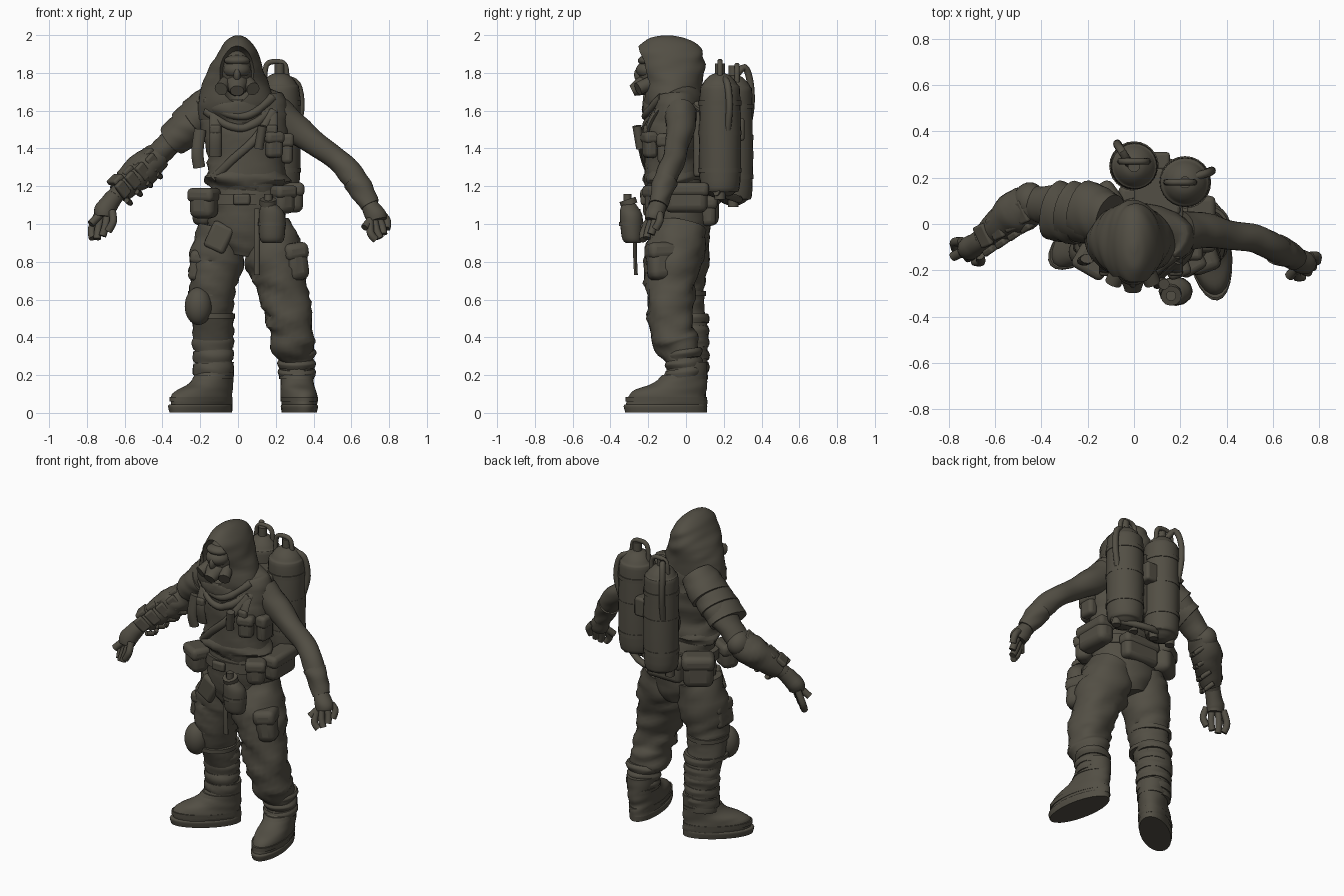
import bpy, bmesh, math
from mathutils import Vector, noise

cube = bpy.data.objects.get("Cube")
if cube:
    bpy.data.objects.remove(cube, do_unlink=True)

cloth = bpy.data.materials.new("dark_olive_grey")
cloth.use_nodes = True
colour = (0.085, 0.077, 0.058, 1)
cloth.diffuse_color = colour
cloth.node_tree.nodes["Principled BSDF"].inputs["Base Color"].default_value = colour
FORWARD = Vector((0, 1, 0))
UP = Vector((0, 0, 1))


def smooth(obj):
    bpy.ops.object.select_all(action='DESELECT')
    obj.select_set(True)
    bpy.context.view_layer.objects.active = obj
    bpy.ops.object.shade_smooth_by_angle(angle=math.radians(40))


def finish(name, bm, bevel=0):
    """Turn a bmesh into a named, smooth shaded object."""
    bmesh.ops.recalc_face_normals(bm, faces=bm.faces)
    mesh = bpy.data.meshes.new(name)
    bm.to_mesh(mesh)
    bm.free()
    obj = bpy.data.objects.new(name, mesh)
    bpy.context.collection.objects.link(obj)
    mesh.materials.append(cloth)
    if bevel:
        mod = obj.modifiers.new("soft_edges", 'BEVEL')
        mod.width, mod.segments = bevel, 3
    smooth(obj)
    return obj


def spline(keys, steps):
    """Catmull-Rom interpolation of key tuples."""
    keys = [Vector(k) for k in keys]
    keys = [keys[0]] + keys + [keys[-1]]
    out = []
    for a, b, c, d in zip(keys, keys[1:], keys[2:], keys[3:]):
        for s in range(steps):
            t = s / steps
            out.append(b + (c - a) * t / 2 + (a * 2 - b * 5 + c * 4 - d) * t * t / 2
                       + (b * 3 - a - c * 3 + d) * t ** 3 / 2)
    return out + [keys[-1]]


def loft(name, keys, folds=0, ref=FORWARD, flat=False, sides=24, steps=5):
    """Skin elliptical rings (x, y, z, width, depth), optionally creased like cloth."""
    rings = spline(keys, steps)
    centres = [Vector(r[:3]) for r in rings]
    bm = bmesh.new()
    loops = []
    for i, ring in enumerate(rings):
        tangent = centres[min(i + 1, len(rings) - 1)] - centres[max(i - 1, 0)]
        tangent = UP if flat else tangent.normalized()
        u = ref.cross(tangent).normalized()
        v = tangent.cross(u)
        loop = []
        for k in range(sides):
            a = math.tau * k / sides
            p = u * math.cos(a) * ring[3] + v * math.sin(a) * ring[4]
            q = centres[i] + p
            crease = noise.noise(Vector((q.x * 7, q.y * 7, q.z * 22 + q.x * 8)))
            loop.append(bm.verts.new(q + p * crease * folds))
        loops.append(loop)
    for low, high in zip(loops, loops[1:]):
        for k in range(sides):
            n = (k + 1) % sides
            bm.faces.new((low[k], low[n], high[n], high[k]))
    bm.faces.new(loops[0])
    bm.faces.new(loops[-1])
    return finish(name, bm)


def tube(name, points, r, depth=None, **kw):
    return loft(name, [(*p, r, depth or r) for p in points], sides=12, steps=4, **kw)


def ball(name, loc, size):
    bm = bmesh.new()
    bmesh.ops.create_uvsphere(bm, u_segments=28, v_segments=16, radius=1)
    bmesh.ops.scale(bm, vec=size, verts=bm.verts)
    bmesh.ops.translate(bm, vec=loc, verts=bm.verts)
    return finish(name, bm)


def box(name, loc, size, turn=0, lean=0, bevel=0.015):
    bm = bmesh.new()
    bmesh.ops.create_cube(bm, size=1)
    bmesh.ops.scale(bm, vec=size, verts=bm.verts)
    obj = finish(name, bm, bevel)
    obj.location = loc
    obj.rotation_euler = (0, math.radians(lean), math.radians(turn))


def pouch(name, loc, size, turn=0, lean=0):
    """Padded bag with an overlapping flap lid."""
    x, y, z = size
    box(name, loc, size, turn, lean, min(size) * .35)
    lid = Vector(loc) + Vector((math.sin(math.radians(lean)) * z * .27, 0, z * .27))
    box(name + "_flap", lid, (x + .014, y + .014, z * .46), turn, lean, min(x, y, z * .46) * .35)


# Trunk, pelvis and jacket hem
loft("pelvis", [(.03, -.03, .83, .1, .12), (.04, -.03, .9, .18, .15), (.04, -.035, 1, .2, .165),
                (.05, -.05, 1.12, .2, .16), (.04, -.06, 1.22, .19, .14)], .06)
loft("jacket", [(.03, -.06, 1.17, .19, .13), (.04, -.07, 1.24, .21, .15), (.04, -.08, 1.35, .2, .14),
                (.04, -.07, 1.48, .23, .15), (.03, -.05, 1.58, .24, .14), (.01, -.04, 1.66, .2, .13),
                (0, -.06, 1.74, .1, .1)], .1)
loft("belt", [(.04, -.05, 1.1, .215, .17), (.04, -.05, 1.16, .215, .165)], flat=True)
box("belt_buckle", (.02, -.225, 1.13), (.09, .03, .06))

# Hood with a carved face opening
hood = loft("hood", [(-.01, -.05, 1.55, .2, .14), (-.01, -.07, 1.64, .2, .155), (-.015, -.07, 1.74, .175, .16),
                     (-.01, -.08, 1.83, .14, .18), (0, -.09, 1.9, .11, .178), (0, -.09, 1.95, .08, .15),
                     (0, -.1, 1.985, .045, .09), (0, -.1, 1.999, .012, .02)], .05, flat=True, sides=48)
cutter = ball("face_cutter", (-.005, -.28, 1.79), (.1, .16, .155))
carve = hood.modifiers.new("face_opening", 'BOOLEAN')
carve.operation, carve.object = 'DIFFERENCE', cutter
smooth(hood)
bpy.ops.object.modifier_apply(modifier=carve.name)
bpy.data.objects.remove(cutter, do_unlink=True)
smooth(hood)

# Head and breathing mask
ball("head", (-.005, -.14, 1.8), (.082, .11, .13))
ball("brow", (-.005, -.2, 1.865), (.068, .055, .03))
ball("mask_visor", (-.005, -.195, 1.815), (.072, .07, .05))
ball("nose_bridge", (-.005, -.245, 1.79), (.02, .03, .04))
loft("mask_muzzle", [(-.005, -.15, 1.75, .07, .07), (-.005, -.22, 1.735, .06, .055),
                     (-.005, -.265, 1.715, .042, .038), (-.005, -.285, 1.705, .036, .03)], ref=UP)
for side in (-1, 1):
    x = side * .055 - .005
    tube("mask_filter", [(x, -.18, 1.75), (x + side * .03, -.255, 1.715)], .036, ref=UP)
loft("scarf", [(0, -.08, 1.56, .15, .14), (0, -.095, 1.63, .17, .14), (0, -.1, 1.67, .13, .12)], .15)
for z in (1.6, 1.54):
    tube("scarf_fold", [(-.17, -.14, z + .06), (-.07, -.2, z - .01), (.02, -.215, z - .03),
                        (.1, -.2, z), (.18, -.13, z + .07)], .022, .02, folds=.3)

# Legs and gaiters
loft("right_trouser", [(-.08, -.02, .98, .13, .14), (-.11, -.02, .82, .145, .145), (-.13, -.03, .68, .125, .13),
                       (-.14, -.02, .56, .115, .115), (-.135, .02, .42, .105, .1), (-.13, .025, .3, .1, .09),
                       (-.13, .03, .17, .1, .085)], .13)
loft("left_trouser", [(.14, -.03, .98, .13, .14), (.19, -.055, .84, .16, .155), (.23, -.075, .7, .145, .135),
                      (.26, -.085, .56, .13, .125), (.285, -.075, .44, .118, .118), (.29, -.05, .36, .112, .115),
                      (.31, -.02, .29, .09, .09), (.31, 0, .2, .09, .085)], .2)
for i in range(5):
    z = .21 + i * .065
    loft("right_gaiter_wrap", [(-.13, .027, z, .106, .094), (-.132, .025, z + .03, .112, .099),
                               (-.133, .025, z + .055, .106, .094)], .08)
for i in range(3):
    z = .19 + i * .05
    loft("left_gaiter_wrap", [(.31, -.01, z, .095, .09), (.31, -.013, z + .025, .104, .1),
                              (.31, -.016, z + .045, .094, .092)], .1)
ball("right_knee_pad", (-.21, -.12, .565), (.072, .07, .1))
for z in (.5, .62):
    loft("knee_strap", [(-.14, -.02, z, .125, .125), (-.14, -.02, z + .025, .125, .125)], flat=True)


# Boots: stacked soles and uppers along the foot direction
def boot(name, heel, toe):
    heel, toe = Vector(heel), Vector(toe)
    way = (toe - heel).normalized()
    half = (toe - heel).length / 2

    def layer(z, width, front):
        c = heel + way * half * front
        return (c.x, c.y, z, width, half * front)

    loft(name + "_sole", [layer(.002, .088, .98), layer(.035, .094, 1), layer(.045, .088, .98)], ref=way, flat=True)
    loft(name + "_upper", [layer(.035, .088, .97), layer(.08, .092, .96), layer(.12, .09, .86),
                           layer(.155, .086, .66), layer(.21, .085, .5), layer(.27, .088, .46)],
         .06, ref=way, flat=True)
    # Leather overlays: toe cap edge and ankle cuff
    loft(name + "_toe_cap", [layer(.06, .094, .975), layer(.085, .096, .975)], ref=way, flat=True)
    loft(name + "_cuff", [layer(.18, .091, .58), layer(.2, .091, .54)], ref=way, flat=True)


boot("right_boot", (-.04, .09, 0), (-.36, -.18, 0))
boot("left_boot", (.29, .11, 0), (.36, -.33, 0))

# Arms
loft("right_sleeve", [(-.17, .04, 1.59, .1, .1), (-.27, .07, 1.51, .085, .105), (-.36, .08, 1.43, .068, .085),
                      (-.45, .08, 1.34, .062, .075), (-.56, .01, 1.24, .055, .06), (-.66, -.07, 1.14, .042, .045)], .1)
loft("left_arm", [(.2, -.03, 1.58, .1, .09), (.31, -.03, 1.5, .08, .075), (.42, -.05, 1.42, .064, .063),
                  (.52, -.06, 1.345, .06, .06), (.6, -.1, 1.265, .066, .06), (.66, -.13, 1.17, .054, .052),
                  (.7, -.15, 1.1, .046, .045)], .08)
loft("left_wrist_wrap", [(.62, -.11, 1.23, .067, .063), (.66, -.13, 1.17, .062, .058), (.7, -.15, 1.1, .054, .052)], .15)

# Layered cape over the right shoulder
for i, (x, z) in enumerate(((-.1, 1.665), (-.16, 1.61), (-.225, 1.545))):
    loft("shoulder_cape", [(x, .02, z, .1, .11), (x - .06, .04, z - .05, .108 - i * .006, .125),
                           (x - .12, .06, z - .1, .108 - i * .008, .13)], .06)

# Armoured right forearm guard
loft("forearm_guard", [(-.42, .09, 1.36, .07, .08), (-.49, .06, 1.3, .092, .092), (-.56, .01, 1.24, .082, .08),
                       (-.63, -.05, 1.17, .06, .06)], .12)
ball("elbow_guard", (-.45, .1, 1.345), (.07, .08, .075))
for i in range(4):
    t = i / 3
    x, y, z = -.45 - .16 * t, .07 - .1 * t, 1.325 - .14 * t
    box("guard_plate_top", (x - .04, y - .02, z + .05), (.065, .1, .03), 25, -42, .01)
    box("guard_plate_front", (x, y - .075, z), (.06, .03, .09), 35, -42, .01)
    tube("guard_cord", [(x + .02, y - .06, z - .06), (x + .04, y, z - .075), (x + .02, y + .05, z - .05)], .014)


# Hands: palm, four bent fingers and a thumb
def hand(name, wrist, palm, spread, tip, thumb):
    wrist, palm, spread, tip, thumb = map(Vector, (wrist, palm, spread, tip, thumb))
    loft(name + "_palm", [(*wrist, .044, .045), (*palm, .056, .05), (*(palm + tip * .3), .05, .045)], .1)
    for i in range(4):
        base = palm + spread * (i - 1.5) + tip * .15
        reach = tip * (.85 + .15 * math.sin(i + .6))
        tube(name + "_finger", [base, base + reach * .45 + spread * (i - 1.5) * .4,
                                base + reach * .7 + spread * (i - 1.5) * .3, base + reach * .93], .02)
    tube(name + "_thumb", [palm, palm + thumb * .6, palm + thumb], .021)


hand("right_hand", (-.65, -.06, 1.15), (-.7, -.1, 1.08), (.026, -.02, .006), (-.03, -.035, -.145), (-.08, -.04, -.08))
hand("left_hand", (.69, -.145, 1.11), (.725, -.165, 1.05), (.021, .02, .014), (.035, -.03, -.11), (-.055, -.06, -.07))


# Twin back tanks with domed ends, bands and carrying loops
def tank(name, x, y, low, high, r):
    loft(name, [(x, y, low, r * .3, r * .3), (x, y, low + .025, r * .72, r * .72), (x, y, low + .09, r, r),
                (x, y, high - .13, r, r), (x, y, high - .06, r * .86, r * .86),
                (x, y, high - .015, r * .5, r * .5), (x, y, high, r * .15, r * .15)], .03, flat=True)
    tube(name + "_valve", [(x, y, high - .03), (x, y, high + .05)], .026)
    for t in (.2, .5, .74):
        z = low + (high - low) * t
        loft(name + "_band", [(x, y, z, r + .005, r + .005), (x, y, z + .025, r + .005, r + .005)], flat=True)
    for s in (-1, 1):
        tube(name + "_foot_lug", [(x + s * r * .6, y, low - .01), (x + s * r * .6, y, low + .08)], .028)


tank("left_tank", .22, .18, 1.14, 1.8, .108)
tank("right_tank", 0, .25, 1.1, 1.79, .102)
for name, x, y, top in (("left_tank", .2, .18, 1.86), ("right_tank", 0, .27, 1.84)):
    tube(name + "_loop", [(x - .06, y, top - .12), (x - .05, y, top - .02), (x, y, top),
                          (x + .05, y, top - .02), (x + .06, y, top - .12)], .014)
tube("air_hose", [(-.02, .26, 1.78), (-.05, .31, 1.83), (-.07, .34, 1.75), (-.07, .345, 1.62),
                  (-.06, .32, 1.48)], .018, ref=Vector((1, 0, 0)))
tube("side_hose", [(.25, .2, 1.77), (.315, .22, 1.74), (.335, .23, 1.62), (.31, .22, 1.5)], .018)
box("tank_bracket", (.1, .14, 1.45), (.2, .2, .4))
box("bracket_gauge", (.11, .27, 1.5), (.09, .08, .12))
tube("tank_base_rail", [(-.08, .2, 1.15), (.1, .28, 1.13), (.31, .16, 1.17)], .02)

# Chest harness, straps and gear
tube("cross_strap", [(-.13, -.18, 1.24), (-.03, -.225, 1.34), (.09, -.235, 1.45), (.19, -.16, 1.6)], .022, .014)
for side in (-1, 1):
    x = .03 + side * .15
    tube("shoulder_strap", [(x, -.19, 1.36), (x, -.21, 1.48), (x, -.15, 1.6), (x, -.04, 1.66),
                            (x, .07, 1.6)], .032, .014, ref=Vector((0, -.5, 1)))
    box("strap_buckle", (x, -.21, 1.5), (.06, .03, .05))
pouch("chest_pouch", (.19, -.19, 1.42), (.09, .07, .14), 20)
pouch("side_vest_pouch", (.26, -.1, 1.4), (.06, .1, .16))
tube("chest_torch", [(.11, -.24, 1.4), (.13, -.26, 1.52)], .024)
tube("sheath", [(-.2, -.15, 1.5), (-.215, -.16, 1.38), (-.205, -.15, 1.3)], .032, .02)
loft("waist_wrap", [(.04, -.065, 1.2, .2, .14), (.04, -.07, 1.24, .22, .157), (.04, -.07, 1.28, .2, .145)], .2)

# Belt and thigh pouches
pouch("right_front_pouch", (-.18, -.16, 1.11), (.14, .11, .16), -30)
pouch("right_rear_pouch", (-.15, .09, 1.09), (.18, .12, .2), 35)
pouch("back_pouch", (.06, .12, 1.07), (.24, .08, .16))
pouch("left_hip_pouch", (.29, 0, 1.14), (.11, .23, .16))
pouch("left_front_pouch", (.24, -.16, 1.13), (.11, .1, .15), 30)
pouch("left_thigh_pocket", (.3, -.13, .8), (.12, .15, .2), 20, -8)
pouch("right_thigh_pocket", (-.22, -.05, .78), (.07, .15, .16), 0, 10)
box("thigh_patch", (-.1, -.155, .93), (.12, .05, .15), -10, 25, .02)

# Hanging flask and strap
loft("flask", [(.18, -.28, .9, .05, .04), (.18, -.285, .93, .066, .055), (.18, -.29, 1.04, .07, .06),
               (.17, -.3, 1.09, .05, .045), (.16, -.3, 1.11, .03, .03)], flat=True)
tube("flask_cap", [(.16, -.3, 1.1), (.16, -.31, 1.13)], .045)
tube("flask_nozzle", [(.16, -.31, 1.12), (.16, -.31, 1.16)], .022)
tube("flask_collar", [(.18, -.29, .99), (.18, -.29, 1.01)], .074, .064)
tube("hanging_strap", [(.1, -.25, 1.08), (.1, -.27, .9), (.1, -.265, .73)], .016, .01)
